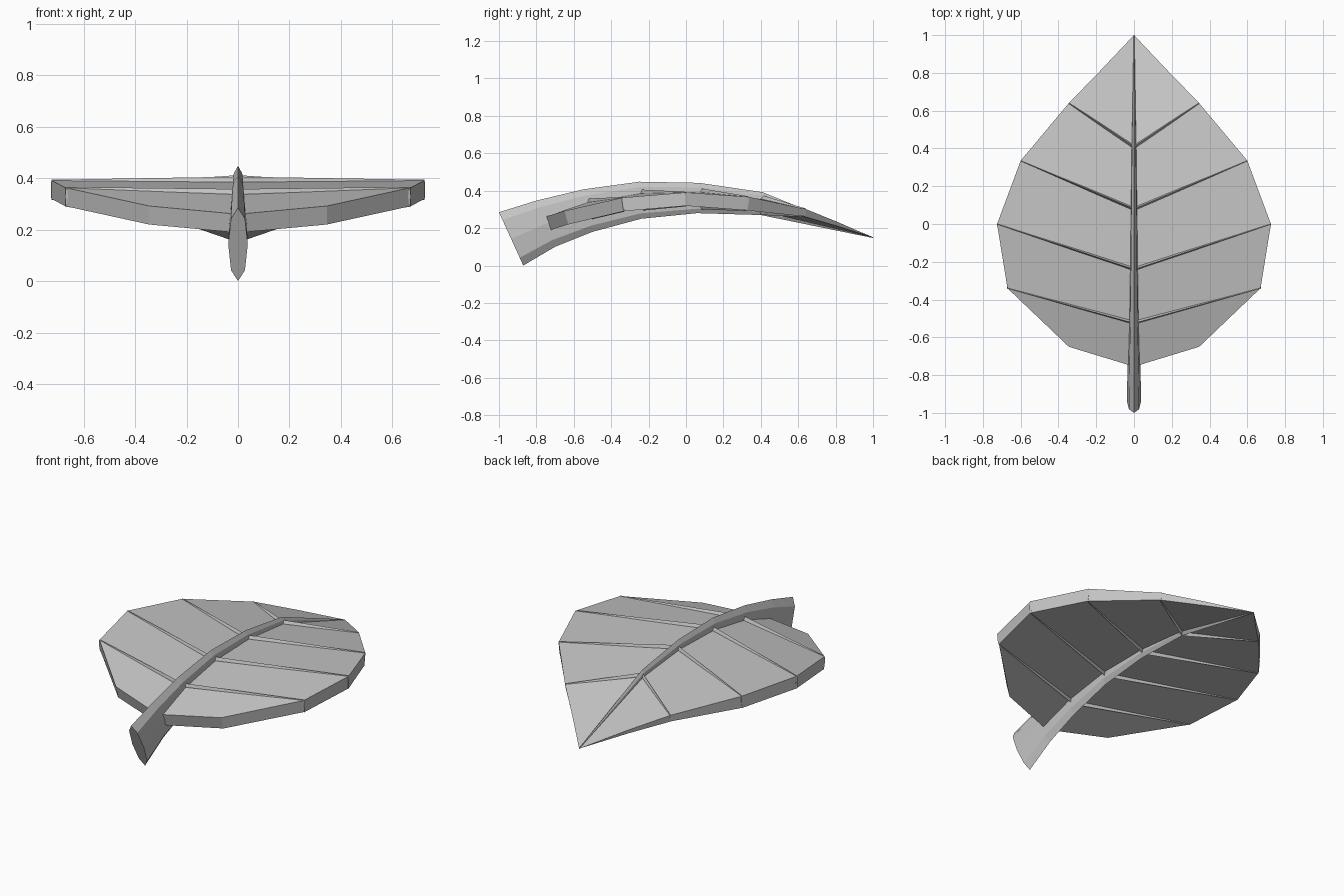
import bpy, bmesh
from math import cos, sin, pi
from mathutils import Vector

cube = bpy.data.objects.get("Cube")
if cube:
    bpy.data.objects.remove(cube)

grey = bpy.data.materials.new("leaf grey")
grey.use_nodes = True
colour = (0.55, 0.55, 0.55, 1)
grey.diffuse_color = colour
grey.node_tree.nodes["Principled BSDF"].inputs["Base Color"].default_value = colour


def finish(name, bm):
    bmesh.ops.remove_doubles(bm, verts=bm.verts, dist=0.0005)
    bmesh.ops.recalc_face_normals(bm, faces=bm.faces)
    mesh = bpy.data.meshes.new(name)
    bm.to_mesh(mesh)
    bm.free()
    mesh.materials.append(grey)
    obj = bpy.data.objects.new(name, mesh)
    bpy.context.collection.objects.link(obj)
    return obj


def tube(name, sections, sides=8):
    """Loft flattened rings, each given as (top point, bottom point, half width direction)."""
    bm = bmesh.new()
    rings = []
    for top, bottom, side in sections:
        mid, up = (top + bottom) / 2, (top - bottom) / 2
        angles = [2 * pi * i / sides for i in range(sides)]
        rings.append([bm.verts.new(mid + up * cos(a) + side * sin(a)) for a in angles])
    for a, b in zip(rings, rings[1:]):
        for i in range(sides):
            j = (i + 1) % sides
            bm.faces.new((a[i], a[j], b[j], b[i]))
    bm.faces.new(rings[0])
    bm.faces.new(rings[-1])
    return finish(name, bm)


def underside(p):
    """Point below p, through the thickness that thins towards the tip."""
    thick = 0.072 * min(1, (1 - p.y) / 0.66)
    return p + Vector((0, -0.45 * p.y, -1)) * thick


# Blade: rim from stem to tip, and vein roots on the centre line
rim = [Vector(p) for p in ((0, -0.755, 0.26), (0.345, -0.65, 0.292), (0.67, -0.34, 0.363),
                           (0.725, 0, 0.391), (0.6, 0.335, 0.367), (0.345, 0.64, 0.302),
                           (0.18, 0.81, 0.233), (0, 1, 0.15))]
roots = [Vector((0, y, z)) for y, z in ((-0.525, 0.338), (-0.24, 0.386), (0.08, 0.392), (0.41, 0.355))]

panels = [[rim[0], rim[1], rim[2], roots[0]]]
panels += [[roots[i], rim[i + 2], rim[i + 3], roots[i + 1]] for i in range(3)]
panels += [[roots[3], rim[5], rim[6], rim[7]]]

bm = bmesh.new()
for s in (1, -1):
    def vert(p):
        return bm.verts.new((p.x * s, p.y, p.z))
    for panel in panels:
        bm.faces.new([vert(p) for p in panel])
        bm.faces.new([vert(underside(p)) for p in reversed(panel)])
    for a, b in zip(rim, rim[1:]):
        bm.faces.new([vert(p) for p in (a, underside(a), underside(b), b)])
finish("leaf_blade", bm)

# Side veins, showing as low ridges above and below the blade
for s, label in ((1, "left"), (-1, "right")):
    for i, root in enumerate(roots):
        end = rim[i + 2]
        sections = []
        for p, rise, half in ((root, 0.02, 0.011), (end, 0.003, 0.006)):
            top, low = p.copy(), underside(p)
            top.z += rise
            low.z -= rise
            along = (end - root).normalized()
            side = Vector((-along.y * s, along.x, 0)) * half
            for q in (top, low):
                q.x *= s
            sections.append((top, low, side))
        tube(f"{label}_vein_{i + 1}", sections)

# Midrib and stem: top y, top z, bottom y, bottom z, half width
profile = ((-1, 0.285, -0.87, 0, 0.038), (-0.8, 0.347, -0.7, 0.1, 0.034),
           (-0.55, 0.407, -0.5, 0.18, 0.028), (-0.25, 0.448, -0.24, 0.25, 0.023),
           (0.07, 0.442, 0.06, 0.28, 0.019), (0.41, 0.392, 0.4, 0.27, 0.014),
           (1, 0.152, 1, 0.147, 0.002))
tube("midrib_and_stem", [(Vector((0, ty, tz)), Vector((0, by, bz)), Vector((w, 0, 0)))
                         for ty, tz, by, bz, w in profile])
